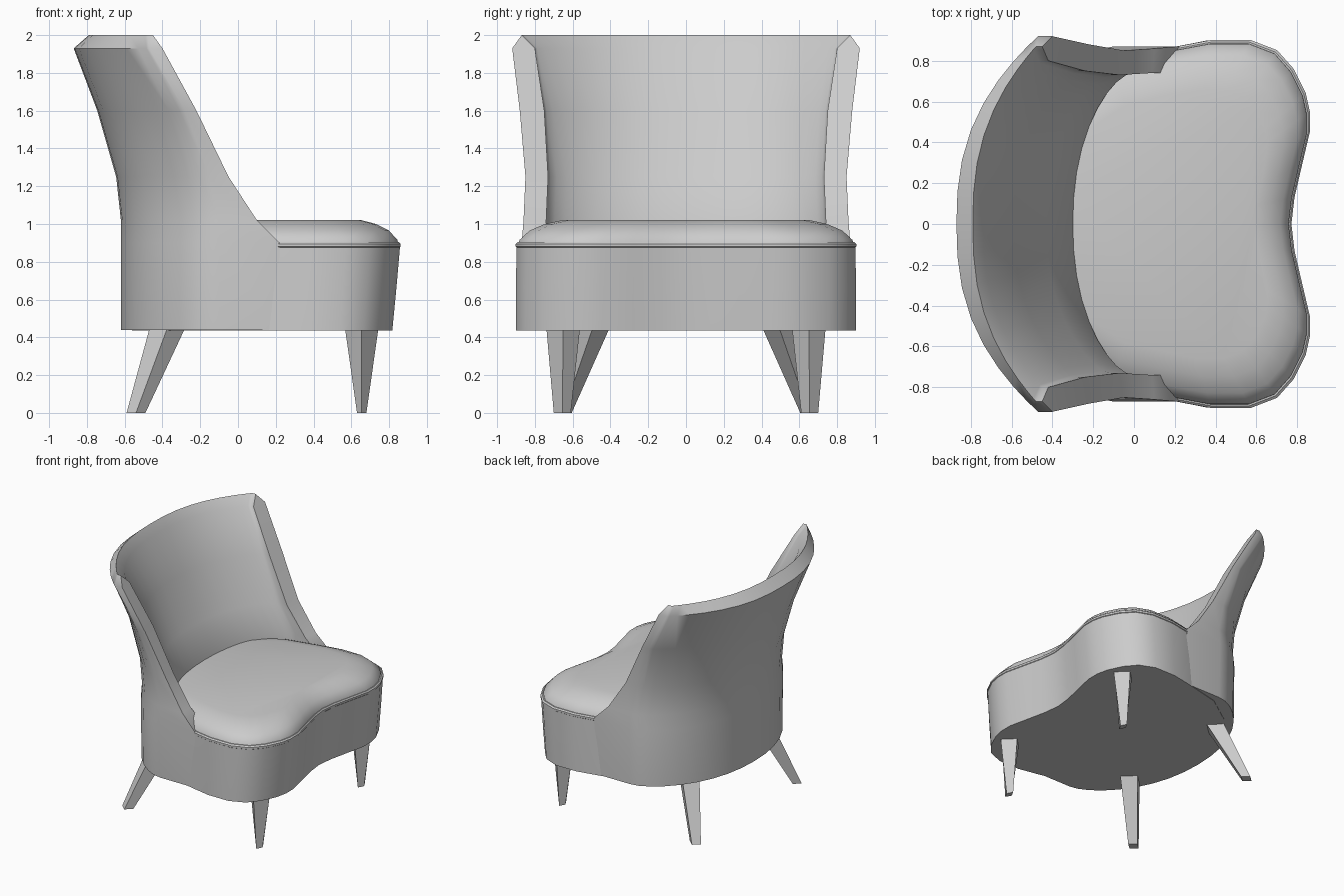
import bpy, bmesh, math

cube = bpy.data.objects.get("Cube")
if cube:
    bpy.data.objects.remove(cube, do_unlink=True)


def material(name, value):
    mat = bpy.data.materials.new(name)
    mat.use_nodes = True
    colour = (value, value, value, 1)
    mat.diffuse_color = colour
    mat.node_tree.nodes["Principled BSDF"].inputs["Base Color"].default_value = colour
    return mat


GREY = material("plain grey", 0.6)


def finish(bm, name, angle=40):
    bmesh.ops.recalc_face_normals(bm, faces=bm.faces)
    mesh = bpy.data.meshes.new(name)
    bm.to_mesh(mesh)
    bm.free()
    mesh.materials.append(GREY)
    obj = bpy.data.objects.new(name, mesh)
    bpy.context.collection.objects.link(obj)
    bpy.ops.object.select_all(action="DESELECT")
    obj.select_set(True)
    bpy.context.view_layer.objects.active = obj
    bpy.ops.object.shade_smooth_by_angle(angle=math.radians(angle))
    return obj


def bridge(bm, a, b, closed):
    n = len(a)
    for i in range(n if closed else n - 1):
        j = (i + 1) % n
        bm.faces.new((a[i], a[j], b[j], b[i]))


# Wraparound back, up the outside and down the inside. Each level is z, rear x,
# end of curve x, wing edge x, half width, and how far the curve leaves an ellipse
LEVELS = [
    (.44, -.62, -.10, .22, .86, .3), (.90, -.62, -.10, .22, .87, .3),
    (1.02, -.62, -.10, .10, .86, .4), (1.25, -.645, -.15, -.05, .85, .5),
    (1.60, -.745, -.28, -.22, .88, .8), (1.93, -.87, -.47, -.40, .92, 1),
    (2.0, -.79, -.48, -.45, .87, 1),
    (1.93, -.74, -.45, -.42, .80, 1), (1.60, -.59, -.28, -.24, .75, .8),
    (1.25, -.43, -.12, -.07, .73, .5), (1.02, -.30, .0, .09, .74, .3),
    (.90, -.30, .0, .22, .74, .3), (.44, -.30, .0, .22, .74, .3),
]


def back_line(z, rear, bend, edge, half, blend):
    curve = []
    for i in range(-9, 10):
        a = math.radians(10 * i)
        t = abs(math.sin(a))
        bow = (1 - blend) * (1 - math.cos(a)) + blend * t ** 2.5
        curve.append((rear + (bend - rear) * bow, half * math.sin(a), z))
    return [(edge, -half, z)] + curve + [(edge, half, z)]


bm = bmesh.new()
rows = [[bm.verts.new(p) for p in back_line(*lv)] for lv in LEVELS]
for i, row in enumerate(rows):
    bridge(bm, row, rows[(i + 1) % len(rows)], False)
# Close the front edge of each wing
for end in (0, -1):
    col = [row[end] for row in rows]
    for i in range(6):
        a, b, c, d = col[i], col[i + 1], col[-2 - i], col[-1 - i]
        bm.faces.new((a, b, d) if b is c else (a, b, c, d))
finish(bm, "wraparound_back", 50)

# Seat outline with a dip in the middle of the front
half = [(.77, 0), (.785, .13), (.82, .28), (.86, .45), (.86, .55), (.84, .64),
        (.78, .76), (.70, .85), (.57, .90), (.38, .90), (.22, .87), (-.1, .80),
        (-.33, .64), (-.46, .42), (-.54, .2), (-.56, 0)]
outline = half + [(x, -y) for x, y in half[-2:0:-1]]


def seat_ring(bm, z, inset, taper=1.0):
    ring = []
    for x, y in outline:
        px = x * taper if x > 0 else x
        ring.append(bm.verts.new((.1 + (px - .1) * (1 - inset), y * (1 - inset), z)))
    return ring


def stack(name, rings, angle=40):
    bm = bmesh.new()
    made = [seat_ring(bm, *r) for r in rings]
    for a, b in zip(made, made[1:]):
        bridge(bm, a, b, True)
    bm.faces.new(made[0])
    bm.faces.new(made[-1])
    finish(bm, name, angle)


stack("seat_base", [(.437, 0, .95), (.66, 0, .975), (.88, .003)])
stack("seat_welt", [(.872, .01), (.88, -.002), (.895, -.002), (.904, .01)], 30)
stack("seat_cushion", [(.88, .015), (.915, .02), (.965, .08), (1.0, .17), (1.02, .27)], 50)


# Tapered legs of diamond section: centre x, y and half sizes at top, then at foot
def leg(name, top, foot):
    bm = bmesh.new()
    rings = []
    for z, (x, y, w, d) in ((.46, top), (0, foot)):
        rings.append([bm.verts.new((x + sx * w, y + sy * d, z))
                      for sx, sy in ((-1, 0), (0, -1), (1, 0), (0, 1))])
    bridge(bm, *rings, True)
    for r in rings:
        bm.faces.new(r)
    finish(bm, name, 30)


for side, s in (("left", 1), ("right", -1)):
    leg("front_leg_" + side, (.655, s * .65, .09, .09), (.655, s * .655, .025, .045))
    leg("back_leg_" + side, (-.37, s * .49, .095, .09), (-.54, s * .65, .05, .045))
